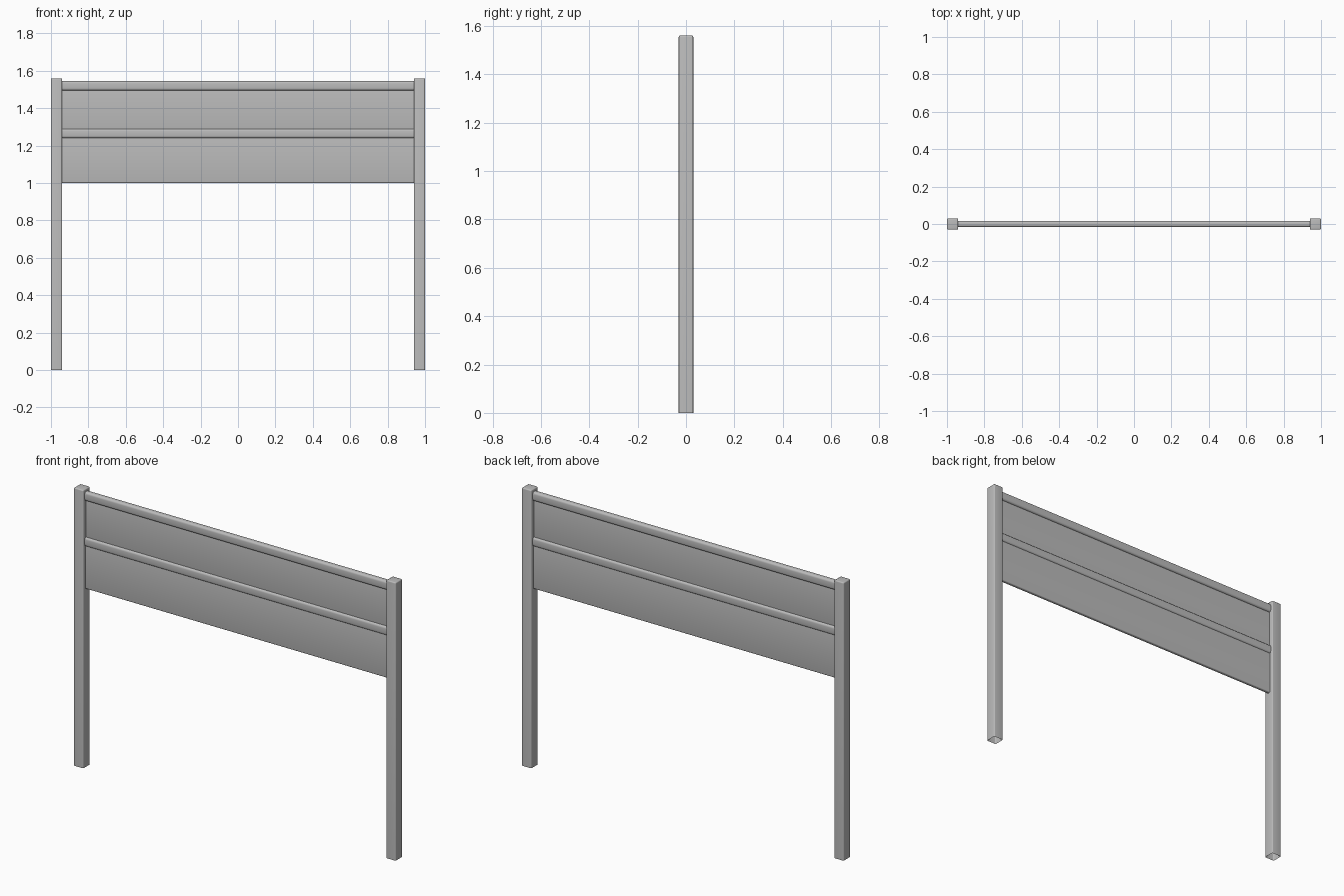
import bpy, bmesh

cube = bpy.data.objects.get("Cube")
if cube:
    bpy.data.objects.remove(cube)

metal = bpy.data.materials.new("grey_metal")
metal.use_nodes = True
colour = (0.5, 0.5, 0.5, 1)
metal.diffuse_color = colour
metal.node_tree.nodes["Principled BSDF"].inputs["Base Color"].default_value = colour


def bar(name, low, high, radius, axis, rounded_top=False, removed=()):
    """Box whose edges along one axis are rounded; removed lists open ends as (axis, sign)."""
    bm = bmesh.new()
    bmesh.ops.create_cube(bm, size=1)
    for v in bm.verts:
        v.co = [low[i] if v.co[i] < 0 else high[i] for i in range(3)]
    edges = []
    for e in bm.edges:
        a, b = (v.co for v in e.verts)
        along = abs(a[axis] - b[axis]) > 1e-5
        top = min(a.z, b.z) > high[2] - 1e-5
        if along or (rounded_top and top):
            edges.append(e)
    bmesh.ops.bevel(bm, geom=edges, offset=radius, segments=4, profile=0.5,
                    affect='EDGES')
    bm.normal_update()
    open_faces = [f for f in bm.faces
                  if any(f.normal[i] * s > 0.99 for i, s in removed)
                  and abs(f.calc_center_median().z - low[2]) < 1e-4]
    bmesh.ops.delete(bm, geom=open_faces, context='FACES')
    mesh = bpy.data.meshes.new(name)
    bm.to_mesh(mesh)
    bm.free()
    obj = bpy.data.objects.new(name, mesh)
    bpy.context.collection.objects.link(obj)
    mesh.materials.append(metal)
    bpy.ops.object.select_all(action='DESELECT')
    obj.select_set(True)
    bpy.context.view_layer.objects.active = obj
    bpy.ops.object.shade_smooth_by_angle()
    return obj


# Square tube posts, open at the foot
for side, x in (("right", -0.97), ("left", 0.97)):
    bar(side + "_post", (x - 0.03, -0.03, 0), (x + 0.03, 0.03, 1.56),
        0.006, 2, rounded_top=True, removed=[(2, -1)])

# Horizontal members between the posts: bottom, top, half depth, corner radius
members = {
    "top_rail": (1.495, 1.545, 0.017, 0.012),
    "upper_panel": (1.28, 1.505, 0.006, 0.001),
    "middle_rail": (1.24, 1.29, 0.017, 0.012),
    "lower_panel": (1.0, 1.25, 0.01, 0.006),
}
for name, (bottom, top, depth, radius) in members.items():
    bar(name, (-0.945, -depth, bottom), (0.945, depth, top), radius, 0)
